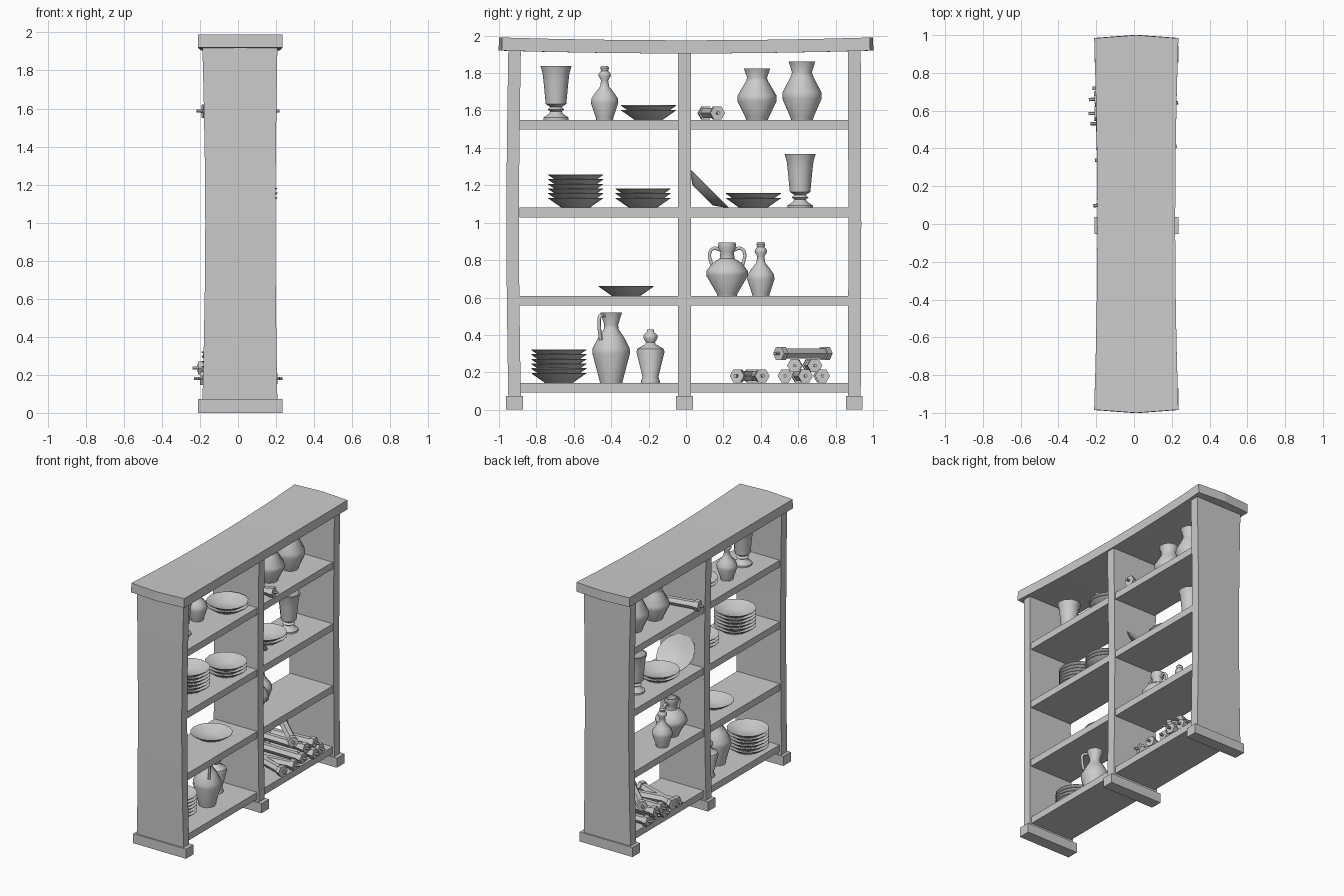
import bpy, bmesh, math
from mathutils import Vector

cube = bpy.data.objects.get("Cube")
if cube:
    bpy.data.objects.remove(cube)

GREY = (0.6, 0.6, 0.6, 1)
mat = bpy.data.materials.new("plain_grey")
mat.use_nodes = True
mat.diffuse_color = GREY
mat.node_tree.nodes["Principled BSDF"].inputs["Base Color"].default_value = GREY
mat.node_tree.nodes["Principled BSDF"].inputs["Roughness"].default_value = 0.8


def finish(name, bm, smooth=False):
    bmesh.ops.recalc_face_normals(bm, faces=bm.faces)
    mesh = bpy.data.meshes.new(name)
    bm.to_mesh(mesh)
    bm.free()
    mesh.materials.append(mat)
    if smooth:
        mesh.shade_smooth()
        mesh.set_sharp_from_angle(angle=math.radians(42))
    obj = bpy.data.objects.new(name, mesh)
    bpy.context.collection.objects.link(obj)
    return obj


def skin(bm, rings):
    """Join closed rings of vertices with quads and cap both ends."""
    for a, b in zip(rings, rings[1:]):
        n = len(a)
        for i in range(n):
            bm.faces.new((a[i], a[(i + 1) % n], b[(i + 1) % n], b[i]))
    bm.faces.new(rings[0])
    bm.faces.new(rings[-1])


def box(name, x, y, z):
    bm = bmesh.new()
    rings = [[bm.verts.new(p) for p in ((x[0], y[0], h), (x[1], y[0], h),
              (x[1], y[1], h), (x[0], y[1], h))] for h in z]
    skin(bm, rings)
    return finish(name, bm)


def lathe(name, profile, loc, sides=12):
    bm = bmesh.new()
    rings = [[bm.verts.new((r * math.cos(math.tau * i / sides),
                            r * math.sin(math.tau * i / sides), h))
              for i in range(sides)] for r, h in profile]
    skin(bm, rings)
    obj = finish(name, bm, True)
    obj.location = loc
    return obj


def hollow(outer, wall=0.008):
    """Add an inner wall running back down from the rim."""
    inner = [(max(r - wall, 0.006), h) for r, h in reversed(outer[2:])]
    inner[0] = (inner[0][0], outer[-1][1])
    return outer + inner


def handle(name, points, radius=0.01):
    curve = bpy.data.curves.new(name, "CURVE")
    curve.dimensions = "3D"
    curve.bevel_depth = radius
    curve.bevel_resolution = 1
    curve.resolution_u = 4
    curve.use_fill_caps = True
    spline = curve.splines.new("BEZIER")
    spline.bezier_points.add(len(points) - 1)
    for bp, p in zip(spline.bezier_points, points):
        bp.co = p
        bp.handle_left_type = bp.handle_right_type = "AUTO"
    curve.materials.append(mat)
    obj = bpy.data.objects.new(name, curve)
    bpy.context.collection.objects.link(obj)


# Upright panels, slightly waisted and bowed
def upright(name, y0, y1, bow):
    bm = bmesh.new()
    rings = []
    for i in range(7):
        t = i / 6
        s = math.sin(math.pi * t)
        x0, x1, d = -0.187 + 0.015 * s, 0.207 - 0.01 * s, bow * s
        h = 0.06 + 1.86 * t
        rings.append([bm.verts.new(p) for p in (
            (x0, y0 + d, h), (x1, y0 + d, h), (x1, y1 + d, h), (x0, y1 + d, h))])
    skin(bm, rings)
    finish(name, bm)


for side, y0, y1, bow in (("front", -0.95, -0.883, -0.01),
                          ("middle", -0.043, 0.026, 0), ("back", 0.865, 0.934, 0.003)):
    upright(side + "_panel", y0, y1, bow)
    mid = (y0 + y1) / 2
    box(side + "_foot", (-0.21, 0.235), (mid - 0.045, mid + 0.045), (0, 0.073))

# Shelves
SHELF = [0.144, 0.608, 1.08, 1.55]
for i, h in enumerate(SHELF):
    box(f"shelf_{i + 1}", (-0.168, 0.192), (-0.89, 0.87), (h - 0.052, h))

# Sagging top board with pointed ends
bm = bmesh.new()
bmesh.ops.create_grid(bm, x_segments=2, y_segments=8, size=1)
for v in bm.verts:
    gx, gy = v.co.x, v.co.y
    half = 0.206 + 0.017 * gy * gy
    end = 1.0 if abs(gx) < 0.1 else 0.983
    v.co = Vector((0.012 + gx * half, gy * end, 1.975 + 0.015 * gy * gy))
top = finish("top_board", bm)
solid = top.modifiers.new("thickness", "SOLIDIFY")
solid.thickness = 0.07
solid.offset = -1

# Plates, singly and in stacks
PLATE = [(0.075, 0), (0.147, 0.05), (0.147, 0.053), (0.135, 0.05), (0.07, 0.014)]
for name, x, y, level, count in (
        ("top_plate", 0.05, -0.2, 3, 2), ("tall_plate", 0, -0.59, 2, 6),
        ("short_plate", 0.06, -0.23, 2, 3), ("dish", -0.02, 0.36, 2, 2),
        ("single_plate", 0, -0.32, 1, 1), ("low_plate", -0.045, -0.68, 0, 6)):
    for i in range(count):
        lathe(f"{name}_{i + 1}", PLATE, (x, y, SHELF[level] + 0.025 * i), 16)
leaning = lathe("leaning_plate", PLATE, (0, 0.088, 1.146), 16)
leaning.rotation_euler.x = -math.pi / 4

# Goblets
GOBLET = [(0.068, 0), (0.068, 0.012), (0.04, 0.03), (0.03, 0.045), (0.045, 0.055),
          (0.03, 0.068), (0.055, 0.085), (0.066, 0.2), (0.072, 0.25), (0.083, 0.287)]
GOBLET += [(0.073, 0.287), (0.058, 0.2), (0.045, 0.1)]
lathe("goblet_1", GOBLET, (0.01, -0.695, SHELF[3]))
lathe("goblet_2", GOBLET, (0, 0.61, SHELF[2]))

# Stoppered bottles
BOTTLE = [(0.045, 0), (0.047, 0.012), (0.073, 0.09), (0.07, 0.115), (0.05, 0.145),
          (0.024, 0.178), (0.019, 0.212), (0.033, 0.235), (0.031, 0.248),
          (0.019, 0.262), (0.024, 0.278), (0.016, 0.288)]
lathe("bottle_1", BOTTLE, (-0.04, -0.435, SHELF[3]))
lathe("bottle_2", BOTTLE, (-0.08, 0.4, SHELF[1]))
JAR = [(0.05, 0), (0.05, 0.012), (0.042, 0.03), (0.075, 0.165), (0.07, 0.182),
       (0.03, 0.205), (0.024, 0.215), (0.038, 0.24), (0.036, 0.255), (0.02, 0.27),
       (0.018, 0.285)]
lathe("lidded_jar", JAR, (-0.05, -0.19, SHELF[0]))

# Open vases
VASE = [(0.058, 0), (0.062, 0.012), (0.105, 0.1), (0.104, 0.13), (0.06, 0.205),
        (0.053, 0.225), (0.071, 0.275)]
lathe("vase_1", hollow(VASE), (0, 0.38, SHELF[3]))
lathe("vase_2", hollow([(r, h * 1.13) for r, h in VASE]), (0.005, 0.62, SHELF[3]))

# Pitcher with one handle
PITCHER = [(0.06, 0), (0.062, 0.012), (0.1, 0.155), (0.099, 0.185), (0.065, 0.25),
           (0.04, 0.285), (0.037, 0.31), (0.058, 0.375)]
px, py, pz = 0.02, -0.4, SHELF[0]
lathe("pitcher", hollow(PITCHER), (px, py, pz))
handle("pitcher_handle", [(px + 0.7 * d, py - 0.7 * d, pz + h) for d, h in
       ((0.05, 0.36), (0.085, 0.355), (0.092, 0.32), (0.08, 0.23))])

# Two-handled amphora
AMPHORA = [(0.052, 0), (0.055, 0.012), (0.112, 0.11), (0.11, 0.135), (0.08, 0.175),
           (0.04, 0.2), (0.036, 0.235), (0.05, 0.258), (0.045, 0.287)]
ax, ay, az = -0.03, 0.22, SHELF[1]
lathe("amphora", hollow(AMPHORA), (ax, ay, az))
for side, s in (("front", -1), ("back", 1)):
    handle(side + "_amphora_handle", [(ax, ay + s * d, az + h) for d, h in
           ((0.035, 0.245), (0.07, 0.255), (0.092, 0.235), (0.083, 0.165))])

# Scrolls on hexagonal rollers with thin pins
HALF = [(0.009, 0.22), (0.009, 0.19), (0.04, 0.19), (0.04, 0.155), (0.031, 0.155)]
ROLL = [(r, -h) for r, h in HALF] + list(reversed(HALF))


def scroll(name, left_end, right_end):
    a, b = Vector(left_end), Vector(right_end)
    obj = lathe(name, ROLL, (a + b) / 2, 6)
    obj.rotation_euler = (b - a).to_track_quat("Z", "Y").to_euler()


low, high, peak = SHELF[0] + 0.037, SHELF[0] + 0.092, SHELF[0] + 0.157
for i, (shift, y_left, y_right, h) in enumerate((
        (0.01, 0.265, 0.4, low), (0.01, 0.41, 0.34, low), (-0.01, 0.53, 0.53, low),
        (0.015, 0.64, 0.6, low), (0, 0.73, 0.72, low),
        (-0.02, 0.58, 0.585, high), (-0.02, 0.69, 0.66, high))):
    scroll(f"scroll_{i + 1}", (0.2 + shift, y_left, h), (-0.2 + shift, y_right, h))
scroll("crossed_scroll", (0.13, 0.485, peak), (-0.17, 0.765, peak))
scroll("top_scroll", (0.19, 0.17, SHELF[3] + 0.036), (-0.19, 0.1, SHELF[3] + 0.036))
